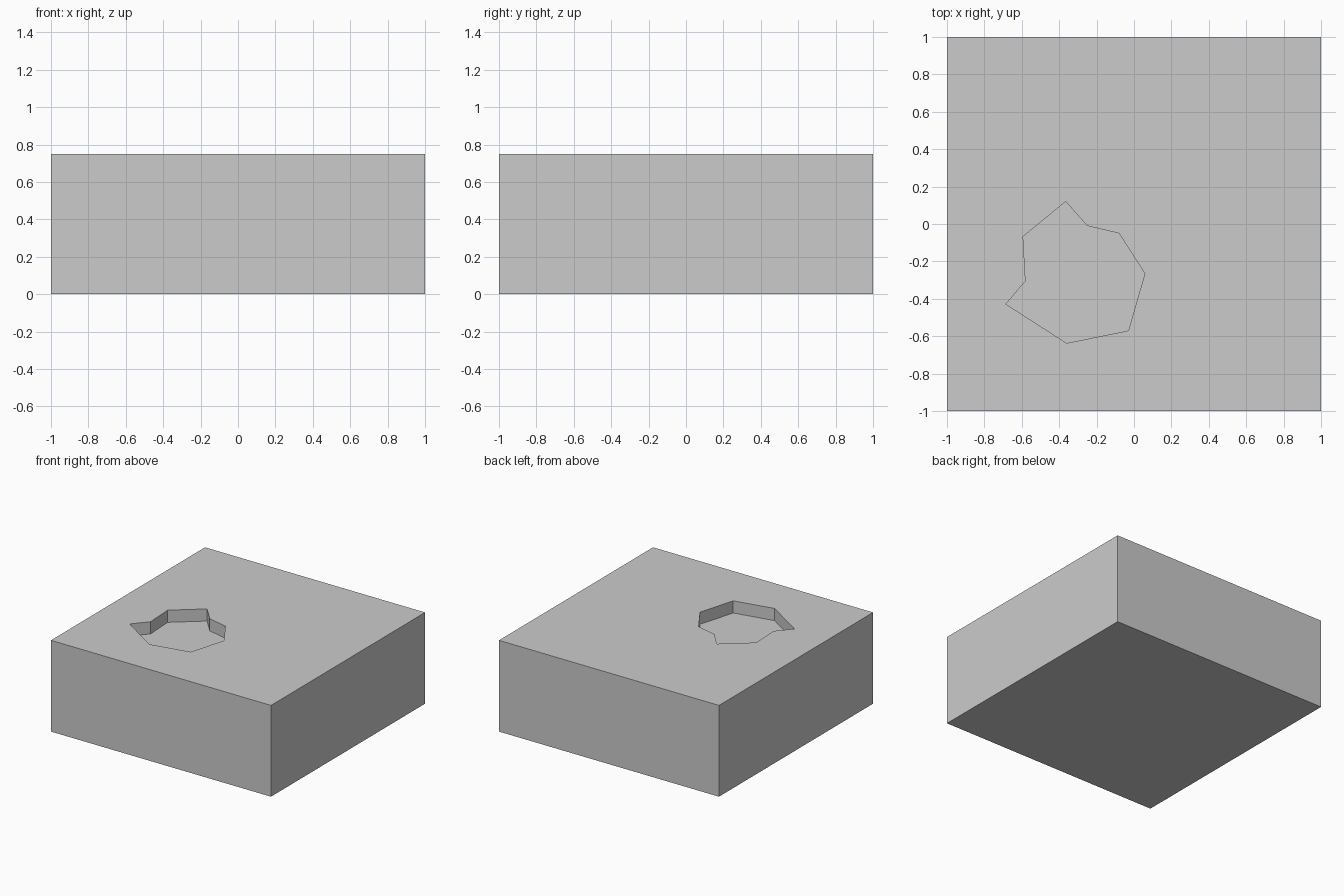
import bpy, bmesh

if "Cube" in bpy.data.objects:
    bpy.data.objects.remove(bpy.data.objects["Cube"])


def prism(name, outline, z0, z1):
    """Extrude a flat outline upward from z0 to z1."""
    bm = bmesh.new()
    face = bm.faces.new([bm.verts.new((x, y, z0)) for x, y in outline])
    grown = bmesh.ops.extrude_face_region(bm, geom=[face])["geom"]
    top = [g for g in grown if isinstance(g, bmesh.types.BMVert)]
    bmesh.ops.translate(bm, verts=top, vec=(0, 0, z1 - z0))
    bmesh.ops.recalc_face_normals(bm, faces=bm.faces)
    mesh = bpy.data.meshes.new(name)
    bm.to_mesh(mesh)
    bm.free()
    obj = bpy.data.objects.new(name, mesh)
    bpy.context.collection.objects.link(obj)
    return obj


HEIGHT, DEPTH = 0.75, 0.10

# Solid block
block = prism("block", [(-1, -1), (1, -1), (1, 1), (-1, 1)], 0, HEIGHT)

# Irregular shallow pocket cut into the top
pocket = [(-0.365, 0.12), (-0.593, -0.067), (-0.58, -0.305),
          (-0.685, -0.428), (-0.36, -0.637), (-0.03, -0.57),
          (0.058, -0.265), (-0.08, -0.05), (-0.25, -0.01)]
cutter = prism("pocket_cutter", pocket, HEIGHT - DEPTH, HEIGHT + 0.2)
cutter.hide_render = True
cutter.hide_set(True)

cut = block.modifiers.new("pocket", "BOOLEAN")
cut.operation = "DIFFERENCE"
cut.solver = "EXACT"
cut.object = cutter
